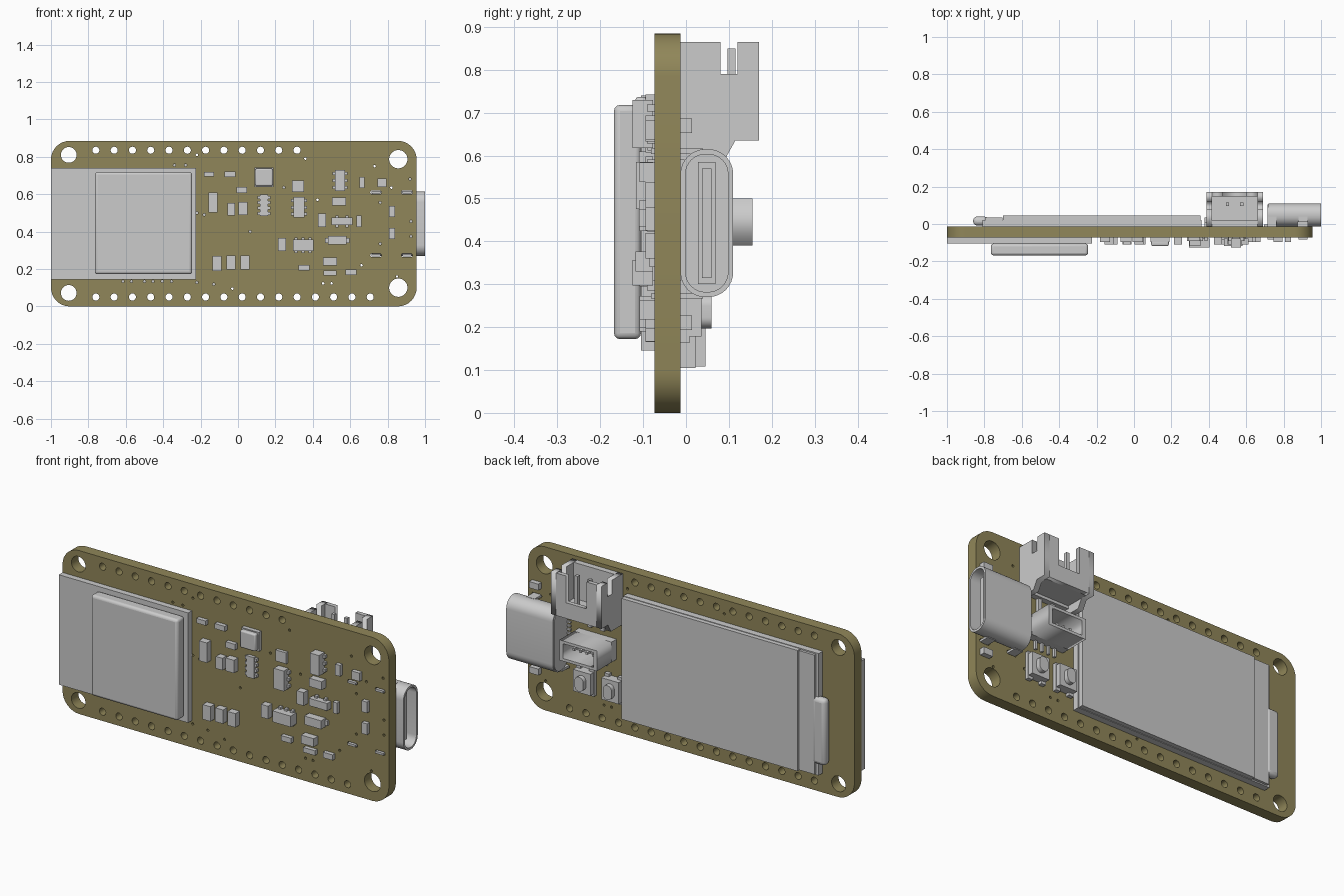
import bpy, bmesh, math

if "Cube" in bpy.data.objects:
    bpy.data.objects.remove(bpy.data.objects["Cube"])

BACK, FRONT = -0.013, -0.073   # the two faces of the circuit board


def finish(name, bm, bevel=0, smooth=False):
    bmesh.ops.recalc_face_normals(bm, faces=bm.faces[:])
    me = bpy.data.meshes.new(name)
    bm.to_mesh(me)
    bm.free()
    ob = bpy.data.objects.new(name, me)
    bpy.context.collection.objects.link(ob)
    if bevel:
        m = ob.modifiers.new("bevel", 'BEVEL')
        m.width, m.segments = bevel, 3
    if smooth or bevel:
        bpy.ops.object.select_all(action='DESELECT')
        ob.select_set(True)
        bpy.context.view_layer.objects.active = ob
        bpy.ops.object.shade_smooth_by_angle(angle=math.radians(35))
    return ob


def boxes(name, specs, bevel=0):
    """One object from boxes (x0, x1, y0, y1, z0, z1)."""
    bm = bmesh.new()
    for x0, x1, y0, y1, z0, z1 in specs:
        vs = bmesh.ops.create_cube(bm, size=1)['verts']
        for v in vs:
            v.co = (x0 + (v.co.x + .5) * (x1 - x0), y0 + (v.co.y + .5) * (y1 - y0),
                    z0 + (v.co.z + .5) * (z1 - z0))
    return finish(name, bm, bevel)


def plate(name, loops, lo, hi, axis, smooth=False):
    """Extrude an outline with holes. Axis x: (y,z), axis y: (x,z) loops."""
    cu = bpy.data.curves.new(name, 'CURVE')
    cu.dimensions, cu.fill_mode, cu.extrude = '2D', 'BOTH', (hi - lo) / 2
    for pts in loops:
        s = cu.splines.new('POLY')
        s.points.add(len(pts) - 1)
        for p, (u, v) in zip(s.points, pts):
            p.co = (u, v, 0, 1)
        s.use_cyclic_u = True
    tmp = bpy.data.objects.new(name + "_outline", cu)
    bpy.context.collection.objects.link(tmp)
    dg = bpy.context.evaluated_depsgraph_get()
    me = bpy.data.meshes.new_from_object(tmp.evaluated_get(dg))
    bpy.data.objects.remove(tmp)
    bm = bmesh.new()
    bm.from_mesh(me)
    bpy.data.meshes.remove(me)
    bmesh.ops.remove_doubles(bm, verts=bm.verts[:], dist=1e-5)
    for v in bm.verts:
        u, w, d = v.co.x, v.co.y, v.co.z + (lo + hi) / 2
        v.co = (d, u, w) if axis == 'x' else (u, d, w)
    return finish(name, bm, 0, smooth)


def circle(x, z, r, n=16):
    return [(x + r * math.cos(2 * math.pi * i / n), z + r * math.sin(2 * math.pi * i / n))
            for i in range(n)]


def rrect(x0, x1, z0, z1, r=0, n=8):
    if not r:
        return [(x0, z0), (x1, z0), (x1, z1), (x0, z1)]
    pts = []
    for k, (cx, cz) in enumerate([(x1 - r, z1 - r), (x0 + r, z1 - r), (x0 + r, z0 + r), (x1 - r, z0 + r)]):
        for i in range(n + 1):
            a = math.pi / 2 * (k + i / n)
            pts.append((cx + r * math.cos(a), cz + r * math.sin(a)))
    return pts


# Circuit board with mounting holes, pin rows, vias and slots
slots = [(x, z) for x in (.737, .903) for z in (.61, .273)]
vias = [(-.22, .81), (.73, .75), (.82, .635), (.36, .79), (.85, .16), (-.03, .095), (.66, .22),
        (.455, .123), (.5, .123), (.425, .57), (-.22, .128), (-.13, .118), (-.28, .755), (-.34, .755),
        (-.18, .49), (-.22, .5), (.245, .636), (.92, .68), (.925, .455), (.925, .374), (.065, .4),
        (.76, .555), (.76, .335), (-.615, .134), (-.57, .134), (-.5, .134), (-.455, .134),
        (-.405, .134), (-.355, .134)]
loops = [rrect(-1, .955, 0, .885, .1)]
loops += [circle(-.905, z, .042, 32) for z in (.072, .81)]
loops += [circle(.857, z, .049, 32) for z in (.1, .787)]
loops += [circle(-.76 + .0978 * i, .835, .019) for i in range(12)]
loops += [circle(-.76 + .0978 * i, .05, .019) for i in range(16)]
loops += [circle(x, z, .007, 8) for x, z in vias]
loops += [rrect(x - .03, x + .03, z - .01, z + .01, .009, 4) for x, z in slots]
board = plate("circuit_board", loops, FRONT, BACK, 'y', True)
mat = bpy.data.materials.new("board_olive")
mat.diffuse_color = (.28, .24, .1, 1)
mat.use_nodes = True
mat.node_tree.nodes["Principled BSDF"].inputs["Base Color"].default_value = mat.diffuse_color
board.data.materials.append(mat)

# Wireless module and its metal shield on the front
boxes("radio_module_base", [(-1, -.225, -.105, FRONT, .145, .74)])
boxes("radio_shield", [(-.765, -.245, -.168, -.105, .172, .718)], .014)

# Small passive parts on the front: x, z, width, height
small = [(-.155, .706, .055, .025), (-.043, .706, .06, .028), (.02, .623, .055, .032),
         (.663, .663, .028, .06), (.77, .66, .05, .045), (.823, .508, .032, .06), (.823, .39, .032, .06),
         (.647, .455, .025, .06), (.353, .206, .06, .028), (.492, .178, .07, .026), (.604, .182, .058, .03)]
large = [(-.037, .519, .04, .065), (.027, .524, .05, .07), (.449, .46, .042, .072), (.235, .33, .042, .07),
         (-.112, .23, .047, .08), (-.037, .235, .047, .075), (.037, .235, .047, .075),
         (.492, .24, .075, .045), (.54, .561, .075, .045)]
for label, parts, depth in (("small", small, .022), ("large", large, .036)):
    for i, (x, z, w, h) in enumerate(parts):
        boxes(f"{label}_component_{i}",
              [(x - w / 2, x + w / 2, FRONT - depth, FRONT, z - h / 2, z + h / 2)])


# Chips with pins along both long sides
def chip(name, x, z, w, h, y, pins):
    parts = [(x - w / 2, x + w / 2, y, FRONT - .004, z - h / 2, z + h / 2)]
    for i in range(pins):
        t = (i + .5) / pins - .5
        for s in (-1, 1):
            if w < h:
                cx, cz, hx, hz = x + s * w / 2, z + t * h, .012, .008
            else:
                cx, cz, hx, hz = x + t * w, z + s * h / 2, .008, .012
            parts.append((cx - hx, cx + hx, FRONT - .018, FRONT, cz - hz, cz + hz))
    boxes(name, parts)


chip("sensor_chip", .139, .54, .045, .115, -.095, 4)
chip("charger_chip", .326, .53, .06, .11, -.117, 3)
chip("transistor_chip", .545, .674, .055, .112, -.125, 3)
chip("regulator_chip", .348, .327, .11, .06, -.125, 3)
chip("indicator_light", .556, .455, .11, .04, -.11, 2)
boxes("diode", [(.48, .58, -.118, -.077, .33, .376), (.465, .595, -.085, FRONT, .34, .366)])
boxes("oscillator", [(-.158, -.11, -.11, FRONT, .502, .61)])
boxes("gauge_chip", [(.288, .352, -.09, FRONT, .612, .672)])
boxes("air_sensor", [(.087, .191, -.095, FRONT, .638, .742)])
boxes("air_sensor_lid", [(.092, .186, -.118, -.09, .643, .737)], .008)

# Display on the back: panel, driver strip and folded ribbon
boxes("display_backlight", [(-.81, .36, BACK, .022, .105, .765)])
boxes("display_glass", [(-.70, .355, .02, .046, .108, .762)])
boxes("display_driver_strip", [(-.795, -.703, .02, .036, .112, .758)])
boxes("display_ribbon", [(-.86, -.78, -.008, .04, .17, .53)], .02)

# Round-ended socket: shell, back wall, tongue, mounting tabs, contacts
outer = rrect(BACK, .11, .27, .615, .058)
plate("socket_shell", [outer, rrect(BACK + .012, .098, .282, .603, .046)], .72, 1.0, 'x', True)
plate("socket_back_wall", [rrect(BACK + .006, .104, .276, .609, .052)], .715, .79, 'x', True)
boxes("socket_tongue", [(.78, .97, .037, .06, .315, .57), (.78, .87, .028, .069, .3, .585)])
boxes("socket_tabs", [(x - .024, x + .024, -.082, .04, z - .006, z + .006) for x, z in slots])
boxes("socket_contacts", [(.695, .73, BACK, -.003, .335 + .02 * i, .345 + .02 * i) for i in range(11)])

# Battery connector, open at the top
side = [(BACK, .865), (.08, .865), (.08, .79), (.12, .79), (.12, .865), (.17, .865),
        (.17, .635), (.115, .635), (.09, .59), (BACK, .59)]
for label, x in (("left", .387), ("right", .66)):
    plate(f"battery_connector_{label}_wall", [side], x, x + .03, 'x')
plate("battery_connector_outer_wall", [[(.417, .635), (.66, .635), (.66, .865), (.6, .865), (.6, .72),
                                        (.477, .72), (.477, .865), (.417, .865)]], .147, .17, 'y')
boxes("battery_connector_inside", [(.417, .66, BACK, .018, .62, .865), (.417, .66, .018, .147, .635, .67)])
boxes("battery_connector_pins", [(x - .009, x + .009, .097, .115, .66, .85) for x in (.5, .577)])
boxes("battery_connector_legs", [(x - .011, x + .011, BACK, .005, .53, .625) for x in (.5, .577)])

# Upright four-pin sensor connector, open to the back
plate("sensor_connector_walls", [rrect(.425, .65, .39, .5), rrect(.447, .628, .405, .485)], .03, .155, 'y')
boxes("sensor_connector_floor", [(.425, .65, BACK, .032, .39, .5)])
boxes("sensor_connector_pins",
      [(.475 + .0385 * i, .487 + .0385 * i, .03, .11, .438, .45) for i in range(4)])
boxes("sensor_connector_legs",
      [(.475 + .0385 * i, .487 + .0385 * i, BACK, 0, .345, .392) for i in range(4)])

# Push buttons
for i, x in enumerate((.43, .6)):
    boxes(f"button_body_{i}", [(x - .052, x + .052, BACK, .036, .178, .295)]
          + [(x + s * .04 - .014, x + s * .04 + .014, BACK, .008, .163, .31) for s in (-1, 1)])
    plate(f"button_plunger_{i}", [rrect(x - .026, x + .026, .197, .275, .0255)], .036, .06, 'y', True)

# Tiny parts beside the socket on the back
for i, z in enumerate((.21, .67)):
    boxes(f"rear_component_{i}", [(.875, .93, BACK, .014, z - .017, z + .017)])
